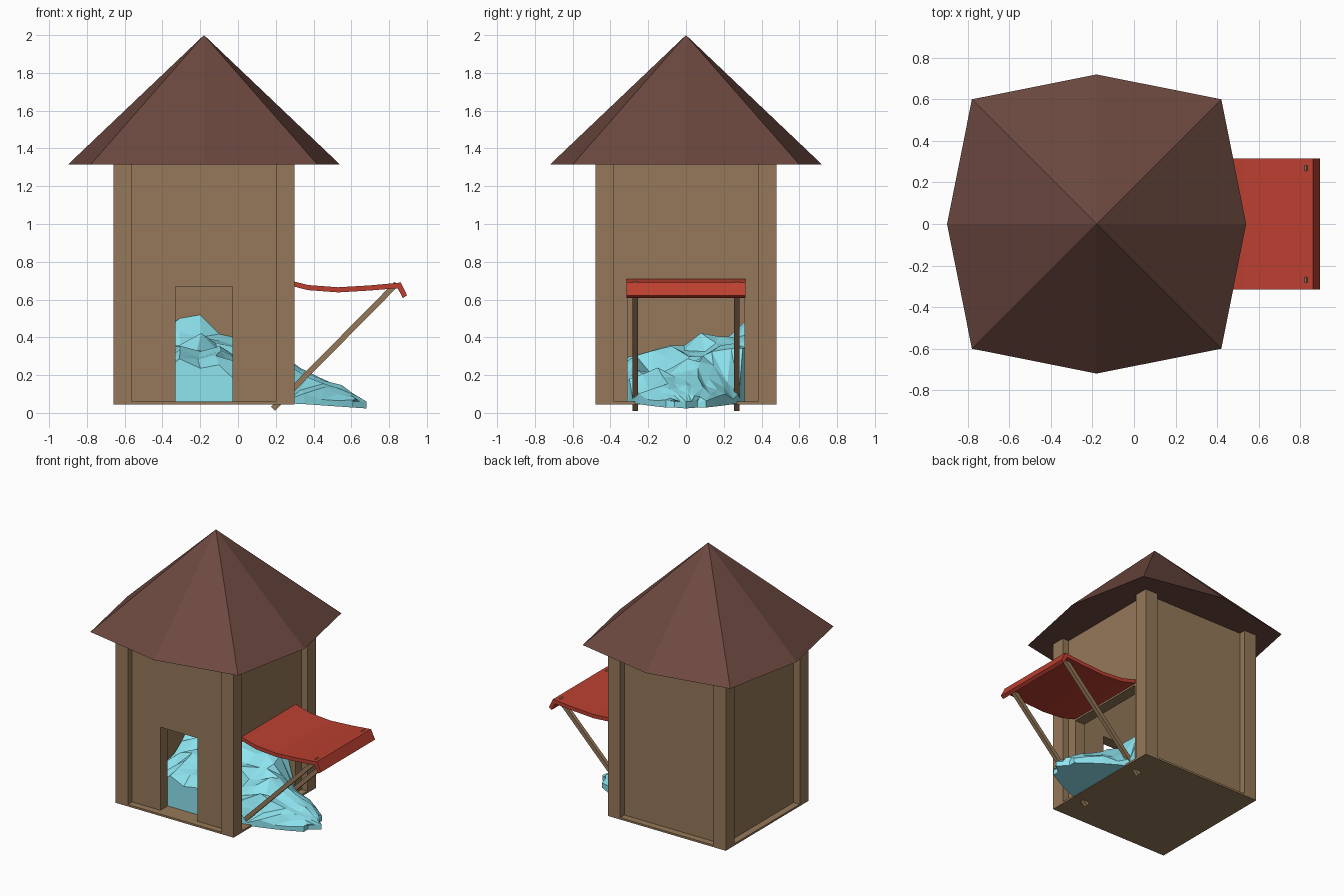
import bpy, bmesh, math, random
from mathutils import Vector, Matrix

if "Cube" in bpy.data.objects:
    bpy.data.objects.remove(bpy.data.objects["Cube"])

random.seed(4)
CX = -0.18            # tower axis
WALL = 0.43


def material(name, rgb):
    m = bpy.data.materials.new(name)
    m.diffuse_color = (*rgb, 1)
    m.use_nodes = True
    m.node_tree.nodes["Principled BSDF"].inputs["Base Color"].default_value = m.diffuse_color
    return m


wood = material("wood", (0.30, 0.19, 0.10))
shingle = material("shingle", (0.15, 0.065, 0.05))
cloth = material("cloth", (0.50, 0.05, 0.03))
crystal = material("crystal", (0.27, 0.78, 0.87))


def finish(name, bm, mat):
    bmesh.ops.recalc_face_normals(bm, faces=bm.faces)
    me = bpy.data.meshes.new(name)
    bm.to_mesh(me)
    bm.free()
    me.materials.append(mat)
    ob = bpy.data.objects.new(name, me)
    bpy.context.collection.objects.link(ob)
    return ob


def box(name, centre, size, mat, pitch=0):
    bm = bmesh.new()
    bmesh.ops.create_cube(bm, size=1)
    mtx = Matrix.Translation(centre) @ Matrix.Rotation(pitch, 4, 'Y') @ Matrix.Diagonal((*size, 1))
    bm.transform(mtx)
    return finish(name, bm, mat)


def prism(name, outline, y0, y1, mat, turn=0, cx=0):
    """Extrude an x-z outline along y, then turn it about the tower axis."""
    bm = bmesh.new()
    face = bm.faces.new([bm.verts.new((x, y0, z)) for x, z in outline])
    far = [bm.verts.new((x, y1, z)) for x, z in outline]
    near = list(face.verts)
    bm.faces.new(far[::-1])
    for i in range(len(near)):
        k = (i + 1) % len(near)
        bm.faces.new((near[i], far[i], far[k], near[k]))
    bm.transform(Matrix.Translation((cx, 0, 0)) @ Matrix.Rotation(turn, 4, 'Z'))
    return finish(name, bm, mat)


# Floor and corner posts
box("floor", (CX, 0, 0.052), (0.96, 0.96, 0.014), wood)
for sx in (-1, 1):
    for sy in (-1, 1):
        box("corner_post", (CX + sx * 0.43, sy * 0.43, 0.683), (0.10, 0.10, 1.265), wood)


# Recessed walls; front has a door, right has a wide hatch
def wall_outline(half=0, top=0):
    pts = [(0.39, 0.05), (0.39, 1.315), (-0.39, 1.315), (-0.39, 0.05)]
    if half:
        pts += [(-half, 0.05), (-half, top), (half, top), (half, 0.05)]
    return pts


for name, turn, half in (("front_wall", 0, 0.15), ("right_wall", 90, 0.31),
                         ("back_wall", 180, 0), ("left_wall", 270, 0)):
    prism(name, wall_outline(half, 0.67), -WALL, -0.35, wood, math.radians(turn), CX)

# Eight-sided roof with slightly longer diagonals
bm = bmesh.new()
rim = []
for i in range(8):
    a, r = i * math.pi / 4, (0.849 if i % 2 else 0.72)
    rim.append(bm.verts.new((CX + r * math.cos(a), r * math.sin(a), 1.315)))
apex = bm.verts.new((CX, 0, 2.0))
for i in range(8):
    bm.faces.new((rim[i], rim[(i + 1) % 8], apex))
bm.faces.new(rim)
finish("roof", bm, shingle)

# Sagging cloth awning with a hanging front flap
prism("awning", [(0.25, 0.71), (0.30, 0.695), (0.37, 0.677), (0.53, 0.665), (0.70, 0.675),
                 (0.862, 0.69), (0.895, 0.622), (0.873, 0.608), (0.845, 0.66),
                 (0.70, 0.648), (0.53, 0.638), (0.37, 0.65), (0.30, 0.668), (0.25, 0.683)],
      -0.315, 0.315, cloth)

# Slanted awning poles
a, b = Vector((0.185, 0, 0.021)), Vector((0.84, 0, 0.684))
d = b - a
for sy in (-1, 1):
    box("awning_pole", (a + b) / 2 + Vector((0, sy * 0.268, 0)), (0.03, 0.028, d.length),
        wood, math.atan2(d.x, d.z))

# Faceted heap filling the room and spilling out of the hatch
xs = [-0.52, -0.42, -0.31, -0.20, -0.10, 0.0, 0.10, 0.19, 0.27, 0.35, 0.44, 0.53, 0.61, 0.68]
N = 9
bm = bmesh.new()
grid = []
for i, x in enumerate(xs):
    out = min(1.0, max(0.0, (x - 0.19) / 0.49))
    row = []
    for j in range(N):
        t = 2 * j / (N - 1) - 1
        half = 0.345 if x < 0.19 else 0.30 - 0.24 * out ** 1.4
        px, py = x, t * half
        h = 0.37 + 0.30 * py - 0.35 * abs(x + 0.2) * (1 if x > -0.2 else 0.6)
        if out:
            h = 0.06 + 0.23 * (1 - out) ** 0.9 * (1 - 0.75 * t * t)
        jit = 0.05 * (1 - out)
        h += random.uniform(-jit, jit)
        if abs(t) < 1 and 0 < i < len(xs) - 1:
            px += random.uniform(-0.02, 0.02)
            py += random.uniform(-0.015, 0.015)
        if i == len(xs) - 1:
            px -= 0.07 * abs(t)
        row.append(bm.verts.new((px, py, max(h, 0.055))))
    grid.append(row)
for i in range(len(xs) - 1):
    for j in range(N - 1):
        q = (grid[i][j], grid[i + 1][j], grid[i + 1][j + 1], grid[i][j + 1])
        for k in ((0, 1, 2), (0, 2, 3)):
            bm.faces.new([q[m] for m in k])
# skirt and underside
rim_edges = [e for e in bm.edges if e.is_boundary]
new = bmesh.ops.extrude_edge_only(bm, edges=rim_edges)["geom"]
for v in (g for g in new if isinstance(g, bmesh.types.BMVert)):
    v.co.z = 0.05 if v.co.x < 0.3 else 0.05 - 0.07 * (v.co.x - 0.3)
bmesh.ops.holes_fill(bm, edges=[e for e in bm.edges if e.is_boundary], sides=0)
bmesh.ops.triangulate(bm, faces=[f for f in bm.faces if len(f.verts) > 4])
finish("crystal_heap", bm, crystal)
